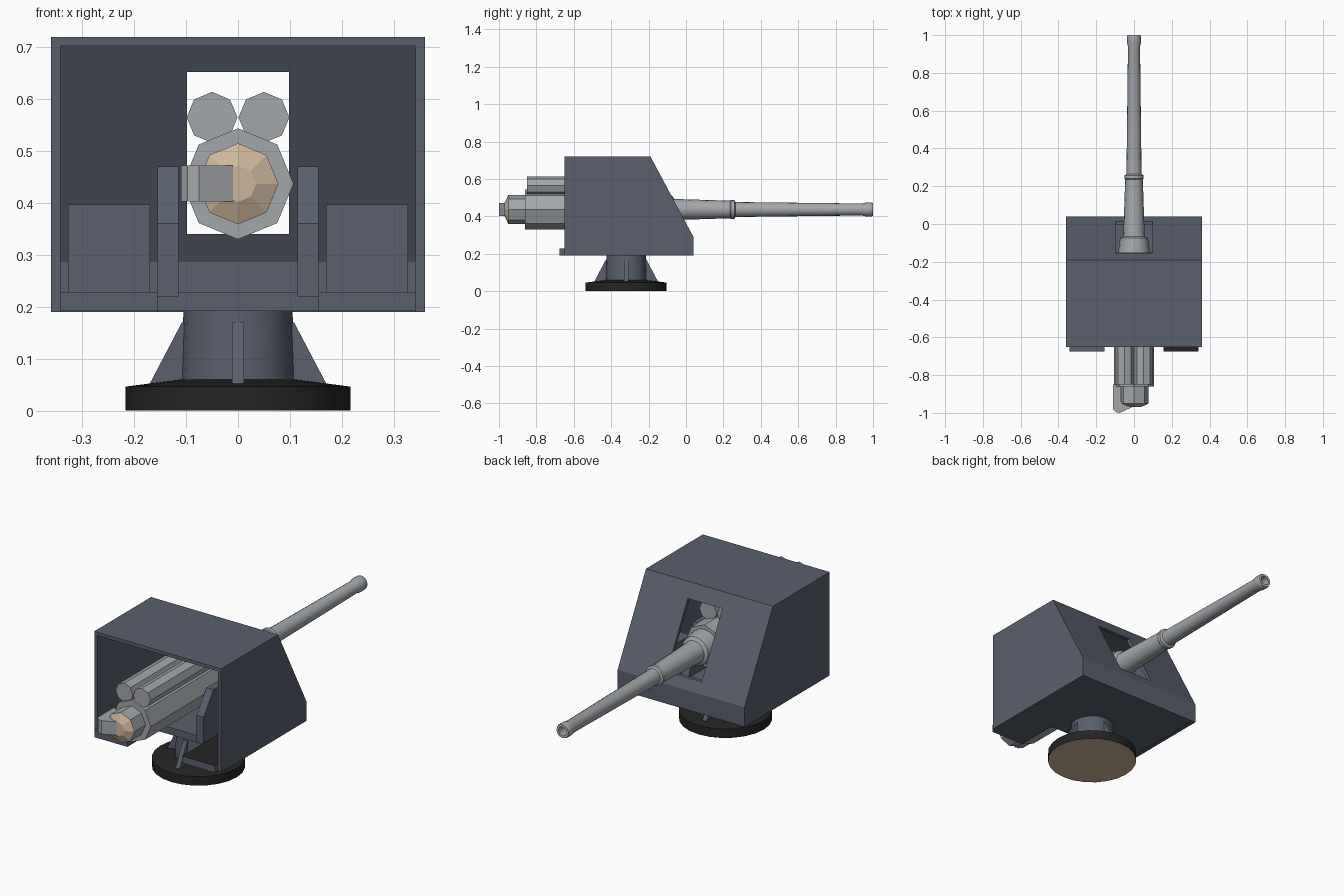
import bpy, bmesh
from math import cos, sin, pi, radians
from mathutils import Matrix, Vector

cube = bpy.data.objects.get("Cube")
if cube:
    bpy.data.objects.remove(cube, do_unlink=True)


def material(name, rgb):
    m = bpy.data.materials.new(name)
    m.use_nodes = True
    m.diffuse_color = (*rgb, 1)
    m.node_tree.nodes["Principled BSDF"].inputs["Base Color"].default_value = (*rgb, 1)
    return m


BLUE = material("slate blue paint", (0.10, 0.115, 0.15))
GREY = material("gun grey", (0.37, 0.39, 0.41))
TAN = material("bare tan", (0.62, 0.47, 0.33))
BLACK = material("black", (0.018, 0.018, 0.018))


def finish(name, bm, mats, smooth=False, fix=True):
    if fix:
        bmesh.ops.recalc_face_normals(bm, faces=bm.faces)
    me = bpy.data.meshes.new(name)
    bm.to_mesh(me)
    bm.free()
    for m in mats:
        me.materials.append(m)
    ob = bpy.data.objects.new(name, me)
    bpy.context.collection.objects.link(ob)
    if smooth:
        bpy.ops.object.select_all(action='DESELECT')
        ob.select_set(True)
        bpy.context.view_layer.objects.active = ob
        bpy.ops.object.shade_smooth_by_angle(angle=radians(35))
    return ob


def paint(ob, rule, index=1):
    for p in ob.data.polygons:
        if rule(p):
            p.material_index = index


def box(name, x0, x1, y0, y1, z0, z1, *mats):
    bm = bmesh.new()
    bmesh.ops.create_cube(bm, size=1)
    for v in bm.verts:
        v.co = ((x0 + x1) / 2 + v.co.x * (x1 - x0),
                (y0 + y1) / 2 + v.co.y * (y1 - y0),
                (z0 + z1) / 2 + v.co.z * (z1 - z0))
    return finish(name, bm, mats)


def prism(name, pts, axis, a, b, *mats):
    """Extrude a flat outline along x (outline in y, z) or z (outline in x, y)."""
    bm = bmesh.new()
    put = (lambda p, t: (t, *p)) if axis == 'x' else (lambda p, t: (*p, t))
    face = bm.faces.new([bm.verts.new(put(p, a)) for p in pts])
    ext = bmesh.ops.extrude_face_region(bm, geom=[face])
    move = Vector((b - a, 0, 0) if axis == 'x' else (0, 0, b - a))
    bmesh.ops.translate(bm, vec=move, verts=[g for g in ext["geom"] if isinstance(g, bmesh.types.BMVert)])
    return finish(name, bm, mats)


def lathe(name, profile, centre, sides, mats, axis='y', smooth=False):
    """Turn (position, radius) pairs round an axis; open ends are capped."""
    bm = bmesh.new()
    rings = []
    for t, r in profile:
        ring = []
        for i in range(sides):
            a = 2 * pi * i / sides
            u, w = r * sin(a), r * cos(a)
            co = (u, t, w) if axis == 'y' else (u, w, t)
            ring.append(bm.verts.new(Vector(co) + Vector(centre)))
        rings.append(ring)
    for lo, hi in zip(rings, rings[1:]):
        for i in range(sides):
            j = (i + 1) % sides
            bm.faces.new((lo[i], lo[j], hi[j], hi[i]))
    bm.faces.new(rings[0])
    bm.faces.new(rings[-1])
    return finish(name, bm, mats, smooth)


def cut(ob, cutter):
    cutter.hide_render = True
    mod = ob.modifiers.new("cut", 'BOOLEAN')
    mod.operation = 'DIFFERENCE'
    mod.solver = 'EXACT'
    mod.object = cutter
    bpy.ops.object.select_all(action='DESELECT')
    ob.select_set(True)
    bpy.context.view_layer.objects.active = ob
    bpy.ops.object.modifier_apply(modifier=mod.name)
    bpy.data.objects.remove(cutter, do_unlink=True)


# Shield: hollow, open at the rear, with a gun port in the sloping plate
shield = prism("shield", [(-.65, .19), (.04, .19), (.04, .29), (-.19, .72), (-.65, .72)],
               'x', -.36, .36, BLUE)
cut(shield, prism("hollow", [(-.8, .1), (.023, .1), (.023, .286), (-.2, .703), (-.8, .703)],
                  'x', -.342, .342, BLUE))
cut(shield, box("port", -.098, .098, -.25, .1, .34, .652, BLUE))

# Floor with a recess at the rear for the recoiling gun
box("floor_middle", -.155, .155, -.45, .024, .192, .228, BLUE)
box("floor_right", -.342, -.155, -.675, .024, .192, .228, BLUE)
floor_left = box("floor_left", .155, .342, -.675, .024, .192, .228, BLUE, BLACK)
paint(floor_left, lambda p: p.normal.z > .9)

# Cheeks holding the gun and lockers beside them
cheek = [(-.5, .22), (-.5, .36), (-.42, .47), (-.28, .47), (-.18, .22)]
for side, s in (("left", 1), ("right", -1)):
    a, b = sorted((s * .115, s * .155))
    prism(side + "_cheek", cheek, 'x', a, b, BLUE)
    a, b = sorted((s * .17, s * .328))
    box(side + "_locker", a, b, -.28, -.08, .225, .397, BLUE)

# Base disc, pedestal and fins
PED = (0, -.32, 0)
base = lathe("base_disc", [(0, .217), (.046, .217), (.06, .11)], PED, 24, (BLACK, TAN), 'z', True)
paint(base, lambda p: p.normal.z < -.9)
lathe("pedestal", [(.055, .11), (.195, .105)], PED, 16, (BLUE,), 'z', True)
for i in range(4):
    fin = prism("pedestal_fin_%d" % (i + 1), [(.09, .052), (.17, .052), (.108, .17), (.09, .17)],
                'x', -.012, .012, BLUE)
    fin.data.transform(Matrix.Translation(PED) @ Matrix.Rotation(i * pi / 2, 4, 'Z'))

# Gun: breech, recoil cylinders and barrel share one axis height
AXIS = (0, 0, .437)
lathe("cradle", [(-.86, .107), (-.15, .107)], AXIS, 8, (GREY,))
breech = lathe("breech", [(-.97, .035), (-.95, .078), (-.85, .078)], AXIS, 8, (GREY, TAN))
paint(breech, lambda p: p.center.y < -.94)
for side, s in (("left", 1), ("right", -1)):
    lathe(side + "_recoil_cylinder", [(-.85, .049), (-.25, .049)], (s * .05, 0, .565), 8, (GREY,))

prism("breech_lever", [(-.11, -.85), (-.11, -.98), (-.097, -.996), (-.075, -1), (-.01, -.97),
                       (-.01, -.95), (-.07, -.94), (-.07, -.85)], 'z', .403, .472, GREY)

barrel = lathe("barrel", [(-.16, .085), (-.075, .074), (-.065, .058), (-.05, .056), (.235, .047),
                          (.24, .051), (.258, .051), (.264, .04), (.94, .032), (.96, .037),
                          (.992, .037), (1, .034), (1, .023), (.9, .022)],
               AXIS, 16, (GREY, TAN), smooth=True)
paint(barrel, lambda p: p.normal.y > .6 and p.center.y > .99)
